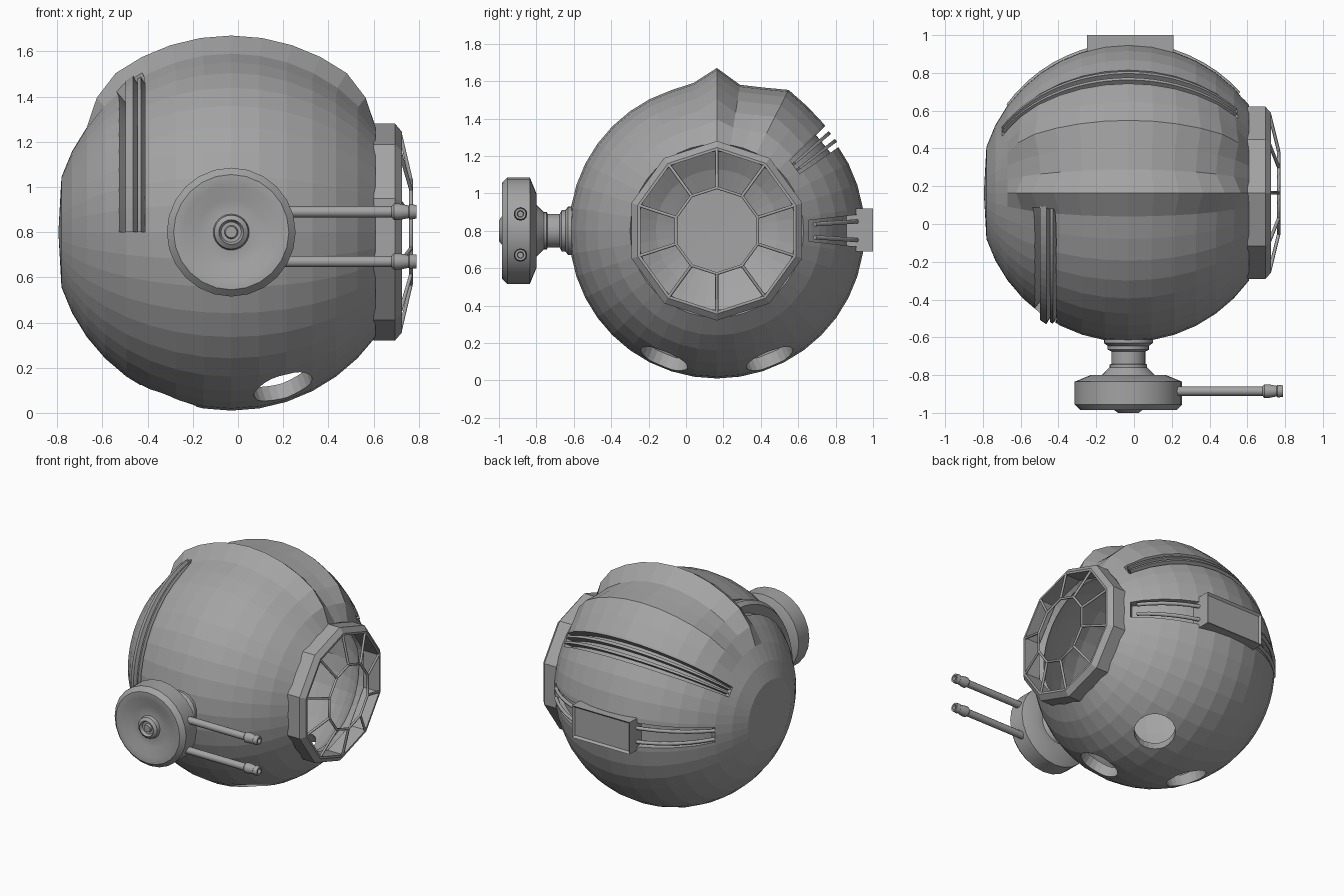
import bpy, bmesh, math
from math import sin, cos, radians, pi
from mathutils import Vector, Matrix

cube = bpy.data.objects.get("Cube")
if cube:
    bpy.data.objects.remove(cube)

C = Vector((-0.03, 0.165, 0.8))   # hull centre
R = 0.79
STEP = 9

grey = bpy.data.materials.new("hull grey")
grey.use_nodes = True
grey.diffuse_color = (0.37, 0.37, 0.37, 1)
grey.node_tree.nodes["Principled BSDF"].inputs["Base Color"].default_value = grey.diffuse_color


def P(r, lat, lon):
    """Point on the hull: poles along x, lon 0 = back, 90 = top, 180 = front."""
    a, b = radians(lat), radians(lon)
    return C + r * Vector((sin(a), cos(a) * cos(b), cos(a) * sin(b)))


def grid(bm, rows, wrap_rows=False, caps=False):
    """Skin closed loops of points."""
    loops = [[bm.verts.new(p) for p in row] for row in rows]
    n = len(loops[0])
    pairs = list(zip(loops, loops[1:]))
    if wrap_rows:
        pairs.append((loops[-1], loops[0]))
    for a, b in pairs:
        for i in range(n):
            j = (i + 1) % n
            bm.faces.new((a[i], a[j], b[j], b[i]))
    if caps:
        bm.faces.new(loops[0])
        bm.faces.new(loops[-1])


def finish(bm, name, smooth=False):
    bmesh.ops.remove_doubles(bm, verts=bm.verts, dist=1e-5)
    bmesh.ops.recalc_face_normals(bm, faces=bm.faces)
    me = bpy.data.meshes.new(name)
    bm.to_mesh(me)
    bm.free()
    ob = bpy.data.objects.new(name, me)
    bpy.context.collection.objects.link(ob)
    me.materials.append(grey)
    if smooth:
        bpy.ops.object.select_all(action='DESELECT')
        ob.select_set(True)
        bpy.context.view_layer.objects.active = ob
        bpy.ops.object.shade_smooth_by_angle(angle=radians(35))
    return ob


def lathe(name, profile, segs, axis, origin, wrap=False, smooth=True):
    """Revolve (radius, distance) pairs around an axis."""
    axis = Vector(axis)
    up = Vector((0, 0, 1))
    side = axis.cross(up)
    bm = bmesh.new()
    rows = []
    for r, d in profile:
        rows.append([Vector(origin) + axis * d + r * (up * cos(2 * pi * i / segs) + side * sin(2 * pi * i / segs))
                     for i in range(segs)])
    grid(bm, rows, wrap_rows=wrap)
    return finish(bm, name, smooth)


def sweep(bm, r0, r1, short, long, along_lon=False):
    """Curved bar following the hull between two angles."""
    n = max(2, round(abs(long[1] - long[0]) / 4.5))
    rows = []
    for k in range(n + 1):
        t = long[0] + (long[1] - long[0]) * k / n
        corners = ((r0, short[0]), (r0, short[1]), (r1, short[1]), (r1, short[0]))
        rows.append([P(r, s, t) if along_lon else P(r, t, s) for r, s in corners])
    grid(bm, rows, caps=True)


def tube(name, paths, radius, cyclic=False):
    cu = bpy.data.curves.new(name, 'CURVE')
    cu.dimensions = '3D'
    cu.bevel_depth = radius
    cu.bevel_resolution = 1
    cu.use_fill_caps = True
    for pts in paths:
        sp = cu.splines.new('POLY')
        sp.points.add(len(pts) - 1)
        for q, p in zip(sp.points, pts):
            q.co = (*p, 1)
        sp.use_cyclic_u = cyclic
    cu.materials.append(grey)
    ob = bpy.data.objects.new(name, cu)
    bpy.context.collection.objects.link(ob)
    return ob


# Hull: hollow sphere with a ridged hood on top, open toward +x
HOOD = {99: 0.01, 90: 0.08, 81: 0.0, 72: 0.015, 63: 0.055, 54: 0.032, 45: 0.018}


def hull_radius(lat, lon):
    fade = max(0, min(1, (54 - abs(lat)) / 14))
    return R + HOOD.get(lon, 0) * fade


lons = range(0, 360, STEP)
lats = range(-72, 55, STEP)
rows = [[Vector((-0.795, C.y, C.z))] * len(lons)]
rows += [[P(hull_radius(a, o), a, o) for o in lons] for a in lats]
rows += [[P(0.72, a, o) for o in lons] for a in reversed(lats)]
rows += [[Vector((-0.72, C.y, C.z))] * len(lons)]
bm = bmesh.new()
grid(bm, rows)
bmesh.ops.dissolve_degenerate(bm, dist=1e-5, edges=bm.edges)
hull = finish(bm, "hull")

# Cutters: three slots and three round openings underneath
bm = bmesh.new()
sweep(bm, 0.737, 0.95, (34.5, 44), (-58, 47))
sweep(bm, 0.737, 0.95, (-6.5, 6.5), (-54, 51))
sweep(bm, 0.737, 0.95, (-39, -29), (97, 180), along_lon=True)
for tilt, turn in ((28, 51), (28, -51), (21, 180)):
    d = Vector((sin(radians(tilt)) * cos(radians(turn)), sin(radians(tilt)) * sin(radians(turn)),
                -cos(radians(tilt))))
    m = Matrix.Translation(C + d * 0.78) @ d.to_track_quat('Z', 'Y').to_matrix().to_4x4()
    bmesh.ops.create_cone(bm, cap_ends=True, segments=24, radius1=0.135, radius2=0.135, depth=0.3, matrix=m)
cutter = finish(bm, "hull_cutter")
cutter.hide_render = True
cutter.hide_set(True)
cut = hull.modifiers.new("openings", 'BOOLEAN')
cut.object = cutter
cut.operation = 'DIFFERENCE'
cut.solver = 'EXACT'

# Rails lying in the slots
bm = bmesh.new()
for lon in (37.2, 41):
    sweep(bm, 0.73, 0.8, (lon - 0.7, lon + 0.7), (-57, 46))
finish(bm, "rear_upper_rails")
bm = bmesh.new()
sweep(bm, 0.73, 0.82, (-34.8, -32), (96, 180), along_lon=True)
sweep(bm, 0.73, 0.8, (-31.2, -30), (96, 180), along_lon=True)
finish(bm, "front_rails")
tube("rear_rails", [[P(0.785, a, lon) for a in range(-54, 53, 6)] for lon in (-3.8, 3.8)], 0.013)

# Rear box with recessed panel
bm = bmesh.new()
bmesh.ops.create_cube(bm, size=1, matrix=Matrix.Translation((-0.02, 0.92, 0.805)) @ Matrix.Diagonal((0.46, 0.16, 0.23, 1)))
back = [f for f in bm.faces if f.normal.y > 0.9]
bmesh.ops.inset_region(bm, faces=back, thickness=0.02)
bmesh.ops.translate(bm, verts=list({v for f in back for v in f.verts}), vec=(0, -0.015, 0))
finish(bm, "rear_box")

# Ten-sided window collar and frame
lathe("window_collar", [(0.48, 0.6), (0.48, 0.695), (0.445, 0.725), (0.43, 0.725), (0.43, 0.6)],
      10, (1, 0, 0), (0, C.y, C.z), wrap=True, smooth=False)


def ring(r, x):
    return [Vector((x, C.y + r * sin(k * pi / 5), C.z + r * cos(k * pi / 5))) for k in range(10)]


outer, inner = ring(0.435, 0.718), ring(0.23, 0.766)
tube("window_spokes", list(zip(outer, inner)), 0.009)
tube("window_ring", [inner], 0.009, cyclic=True)

# Front turret on its neck
lathe("turret", [(0.13, 0.58), (0.13, 0.63), (0.11, 0.645), (0.11, 0.665), (0.09, 0.675), (0.09, 0.74),
                 (0.1, 0.745), (0.1, 0.76), (0.14, 0.8), (0.2, 0.8), (0.285, 0.835), (0.285, 0.955),
                 (0.255, 0.985), (0.21, 0.985), (0.145, 0.955), (0.08, 0.96), (0.075, 0.985), (0.055, 1.0),
                 (0.045, 0.98), (0.03, 0.98), (0.025, 0.995), (0, 0.995)],
      24, (0, -1, 0), (C.x, 0, C.z))

# Twin barrels pointing to +x
for name, z in (("upper_barrel", 0.89), ("lower_barrel", 0.67)):
    lathe(name, [(0, 0.15), (0.025, 0.15), (0.025, 0.68), (0.036, 0.69), (0.036, 0.715), (0.028, 0.755),
                 (0.034, 0.76), (0.03, 0.79), (0.018, 0.79), (0.015, 0.77), (0, 0.77)],
          12, (1, 0, 0), (0, -0.885, z))
